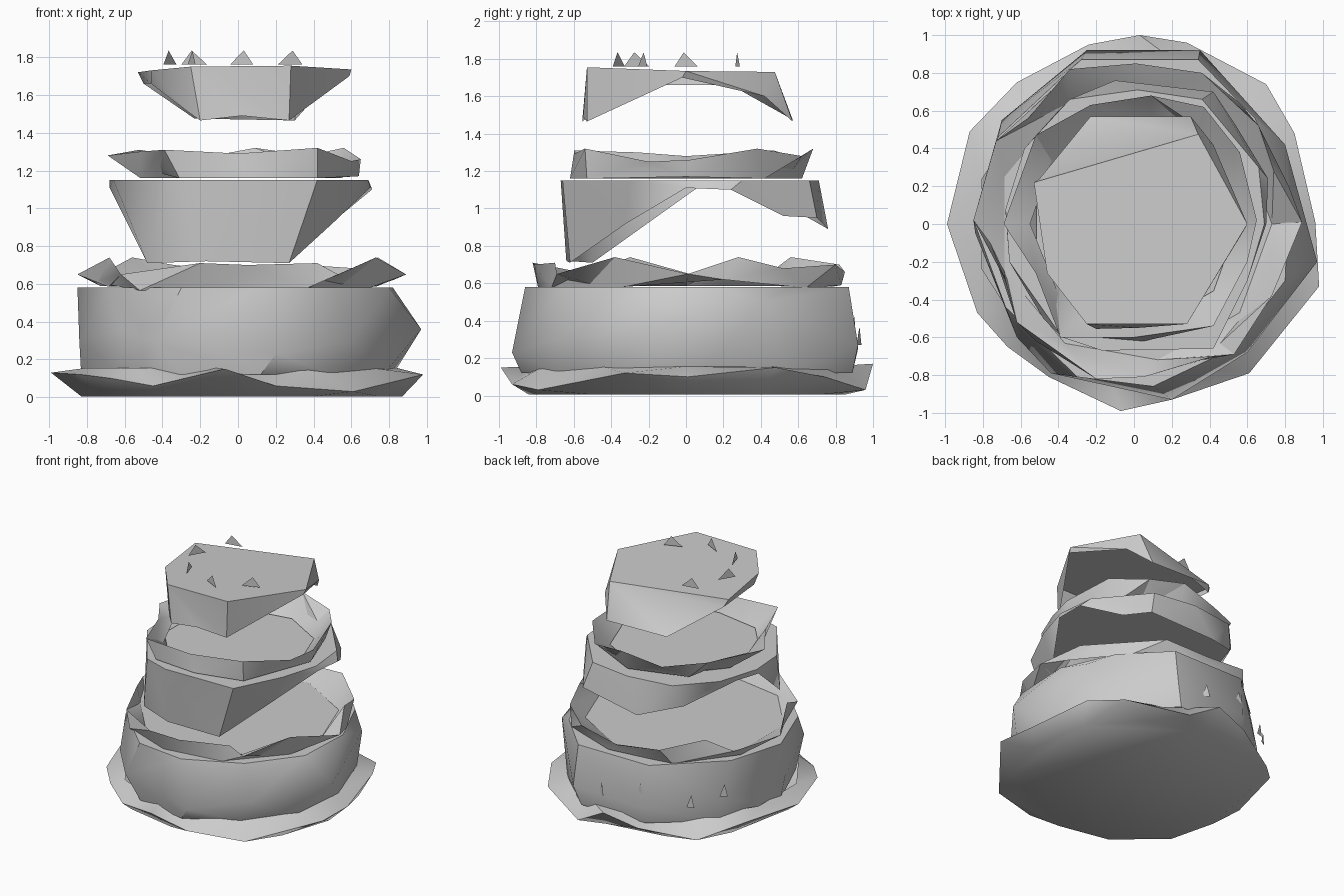
import bpy, bmesh, math
from mathutils import Vector

cube = bpy.data.objects.get("Cube")
if cube:
    bpy.data.objects.remove(cube, do_unlink=True)

# One plain grey for the whole stack
grey = bpy.data.materials.new("plain_grey")
grey.use_nodes = True
colour = (0.6, 0.6, 0.6, 1)
grey.diffuse_color = colour
shader = grey.node_tree.nodes["Principled BSDF"]
shader.inputs["Base Color"].default_value = colour
shader.inputs["Roughness"].default_value = 0.8


def finish(name, bm, crease=40):
    """Turn a bmesh into a named, coloured and shaded object."""
    bmesh.ops.recalc_face_normals(bm, faces=bm.faces)
    mesh = bpy.data.meshes.new(name)
    bm.to_mesh(mesh)
    bm.free()
    mesh.materials.append(grey)
    obj = bpy.data.objects.new(name, mesh)
    bpy.context.collection.objects.link(obj)
    bpy.ops.object.select_all(action="DESELECT")
    obj.select_set(True)
    bpy.context.view_layer.objects.active = obj
    bpy.ops.object.shade_smooth_by_angle(angle=math.radians(crease))
    return obj


def turn(vert):
    return math.atan2(vert.co.y, vert.co.x)


def stitch(bm, low, high):
    """Fill the band between two uneven rings with triangles, going round by angle."""
    def unrolled(ring, k):
        return turn(ring[k % len(ring)]) + math.tau * (k // len(ring))

    i = j = 0
    while i < len(low) or j < len(high):
        a, b = low[i % len(low)], high[j % len(high)]
        step_low = j >= len(high) or (
            i < len(low) and unrolled(low, i + 1) <= unrolled(high, j + 1))
        if step_low:
            i += 1
            bm.faces.new((a, low[i % len(low)], b))
        else:
            j += 1
            bm.faces.new((a, high[j % len(high)], b))


def shell(name, rings, floor=False, lid=False):
    """Loft a thin crumpled shell through rings listed from bottom to top."""
    bm = bmesh.new()
    loops = [sorted((bm.verts.new(p) for p in ring), key=turn) for ring in rings]
    for low, high in zip(loops, loops[1:]):
        stitch(bm, low, high)
    if floor:
        bm.faces.new(loops[0])
    if lid:
        bm.faces.new(loops[-1])
    return finish(name, bm)


def level(z, points):
    return [(x, y, z) for x, y in points]


def circle(radius, z, sides):
    """Regular ring, used for the inner edges of the tray and collars."""
    angles = [math.tau * (k + .5) / sides - math.pi for k in range(sides)]
    return [(radius * math.cos(a), radius * math.sin(a), z) for a in angles]


# Base tray: flat floor, flaring jagged rim, folded back in to the drum
tray_floor = level(0.005, [
    (-.83, -.1), (-.74, -.46), (-.4, -.76), (0, -.84), (.4, -.78), (.74, -.5),
    (.87, -.1), (.8, .38), (.5, .72), (.1, .85), (-.36, .78), (-.72, .45)])
tray_rim = [
    (-.99, 0, .13), (-.83, -.47, .12), (-.67, -.65, .1), (-.45, -.81, .06),
    (-.07, -.99, .15), (.2, -.93, .06), (.61, -.79, .03), (.98, -.33, .12),
    (.96, .01, .1), (.85, .48, .15), (.7, .74, .1), (.28, .96, .03),
    (.03, 1, .17), (-.24, .95, .1), (-.62, .75, .03), (-.87, .49, .14)]
shell("base_tray", [tray_floor, tray_rim, circle(.84, .155, 11)], floor=True)

# Lower tier: closed drum with a slight bulge
drum_foot = level(.12, [
    (-.83, 0), (-.62, -.5), (-.3, -.8), (.12, -.88), (.5, -.68), (.77, -.38),
    (.82, .1), (.66, .55), (.3, .89), (-.26, .88), (-.68, .54)])
drum_belly = [
    (-.84, -.05, .3), (-.62, -.6, .36), (-.44, -.79, .29), (.2, -.93, .23),
    (.6, -.68, .3), (.97, -.2, .36), (.8, .42, .5), (.35, .92, .27),
    (-.25, .92, .25), (-.7, .55, .28)]
drum_top = level(.58, [
    (-.85, .02), (-.68, -.44), (-.3, -.81), (.1, -.86), (.52, -.66), (.8, -.3),
    (.82, .15), (.64, .56), (.34, .87), (-.28, .87), (-.72, .46)])
shell("lower_tier", [drum_foot, drum_belly, drum_top], lid=True)

# Lower collar: zigzag lip above the drum, folded back in to the lid
collar_foot = [
    (-.76, -.1, .61), (-.52, -.62, .565), (-.1, -.79, .575), (.36, -.72, .575),
    (.7, -.34, .58), (.82, .2, .62), (.56, .64, .575), (.1, .83, .59),
    (-.4, .74, .575), (-.73, .36, .59)]
collar_rim = [
    (-.85, .02, .65), (-.68, -.3, .74), (-.62, -.52, .65), (-.2, -.82, .71),
    (.05, -.81, .7), (.42, -.7, .71), (.53, -.69, .65), (.73, -.38, .74),
    (.89, .01, .65), (.74, .28, .74), (.66, .52, .68), (.36, .8, .7),
    (.01, .85, .66), (-.34, .82, .7), (-.56, .56, .74), (-.73, .44, .65)]
shell("lower_collar", [collar_foot, collar_rim, circle(.73, .585, 9)])

# Middle tier: lid with a skirt that droops at front and back
middle_hem = [
    (-.68, .06, 1.11), (-.48, -.5, .71), (-.17, -.64, .72), (.27, -.62, .71),
    (.5, -.32, .92), (.7, 0, 1.11), (.71, .24, 1.1), (.54, .52, .96),
    (.42, .7, .95), (-.1, .76, .89), (-.4, .6, .98), (-.62, .25, 1.11)]
middle_top = level(1.15, [
    (-.68, .08), (-.66, -.2), (-.38, -.6), (-.17, -.67), (.42, -.66), (.6, -.3),
    (.69, 0), (.66, .3), (.36, .66), (.02, .71), (-.34, .66), (-.58, .4)])
shell("middle_tier", [middle_hem, middle_top], lid=True)

# Upper collar, folded back in to the lid
ruff_foot = [
    (-.55, 0, 1.22), (-.31, -.59, 1.16), (.05, -.62, 1.16), (.42, -.53, 1.16),
    (.64, 0, 1.17), (.48, .42, 1.16), (.08, .62, 1.16), (-.38, .5, 1.17)]
ruff_rim = [
    (-.69, 0, 1.28), (-.52, -.26, 1.3), (-.39, -.6, 1.31), (.0, -.6, 1.29),
    (.42, -.54, 1.32), (.6, -.2, 1.25), (.65, .02, 1.26), (.56, .38, 1.32),
    (.37, .62, 1.28), (.09, .68, 1.32), (-.23, .63, 1.26), (-.52, .47, 1.31)]
shell("upper_collar", [ruff_foot, ruff_rim, circle(.55, 1.16, 9)])

# Top tier: small lid with drooping front and back points
crown_hem = [
    (-.46, -.2, 1.66), (-.25, -.51, 1.5), (-.2, -.555, 1.465), (.02, -.55, 1.49),
    (.27, -.53, 1.465), (.59, -.02, 1.7), (.42, .42, 1.6), (.3, .57, 1.465),
    (-.23, .57, 1.475), (-.5, .24, 1.66)]
crown_top = [
    (-.53, .22, 1.72), (-.46, -.26, 1.73), (-.25, -.53, 1.75), (.28, -.53, 1.755),
    (.6, 0, 1.735), (.34, .475, 1.73)]
shell("top_tier", [crown_hem, crown_top], lid=True)


def flake(name, centre, heading, width, height):
    """A single thin upright triangle."""
    bm = bmesh.new()
    across = Vector((math.cos(heading), math.sin(heading), 0)) * width / 2
    base = Vector(centre)
    tip = base + across * .2 + Vector((0, 0, height))
    bm.faces.new([bm.verts.new(p) for p in (base - across, base + across, tip)])
    finish(name, bm)


# Flakes standing in a circle on the top
for n, degrees in enumerate((180, 130, -133, -87, -40)):
    a = math.radians(degrees)
    spot = (.36 * math.cos(a), .36 * math.sin(a), 1.76)
    flake(f"top_flake_{n + 1}", spot, a + math.radians(60), .14, .075)

# Flakes clinging to the back of the lower tier
for n, degrees in enumerate((84, 104, 127, 142)):
    a = math.radians(degrees)
    spot = (.93 * math.cos(a), .93 * math.sin(a), .27 + .07 * (n % 2))
    flake(f"back_flake_{n + 1}", spot, a + math.radians(70), .06, .1)
